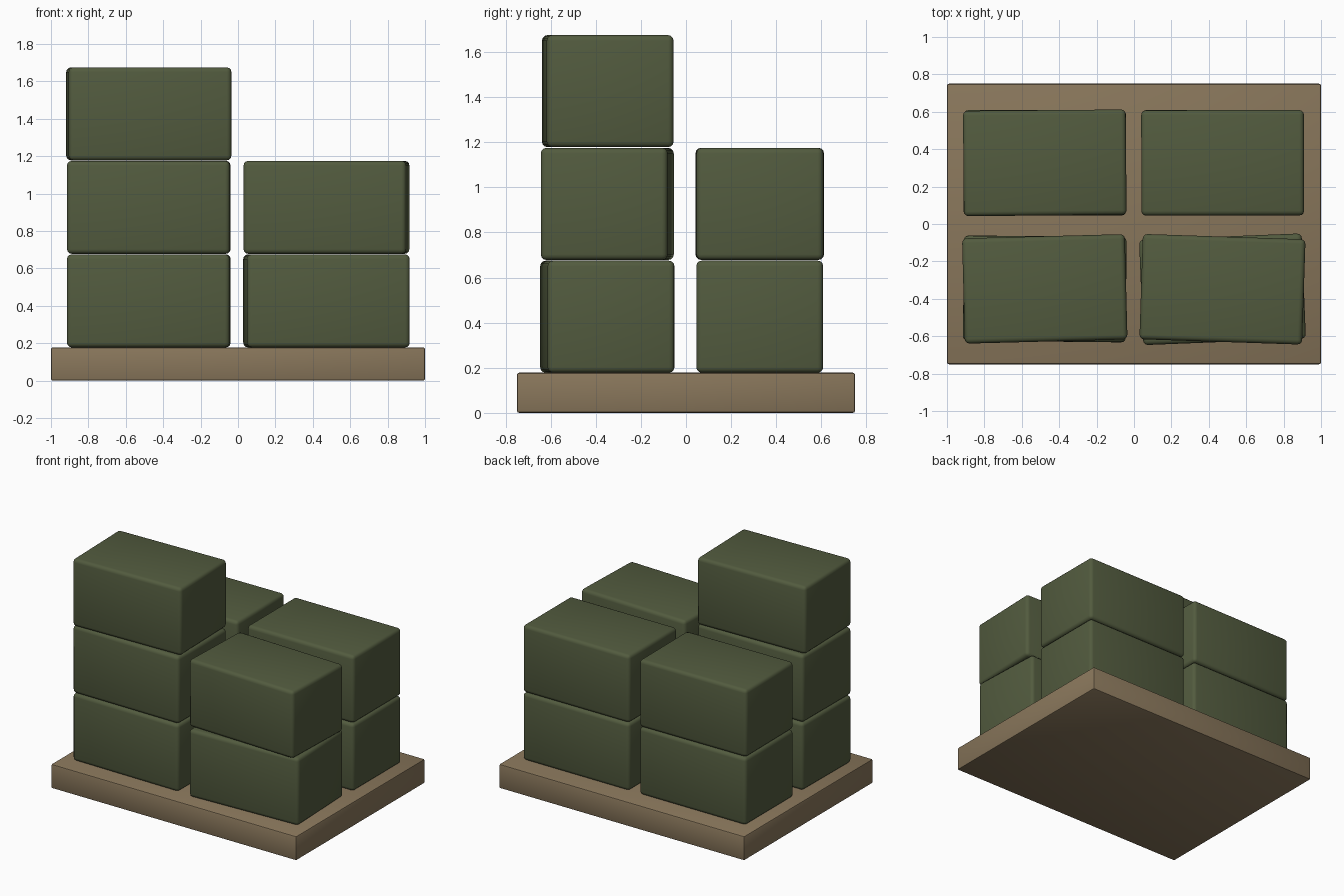
import bpy
import math

if "Cube" in bpy.data.objects:
    bpy.data.objects.remove(bpy.data.objects["Cube"])


def material(name, rgb):
    m = bpy.data.materials.new(name)
    m.diffuse_color = (*rgb, 1)
    m.use_nodes = True
    m.node_tree.nodes["Principled BSDF"].inputs["Base Color"].default_value = m.diffuse_color
    return m


def rounded_box(name, size, centre, turn, radius, segments, mat):
    bpy.ops.mesh.primitive_cube_add(size=1, location=centre)
    ob = bpy.context.object
    ob.name = name
    ob.scale = size
    bpy.ops.object.transform_apply(location=False, rotation=False, scale=True)
    ob.rotation_euler.z = math.radians(turn)
    bevel = ob.modifiers.new("rounded_edges", "BEVEL")
    bevel.width = radius
    bevel.segments = segments
    bpy.ops.object.modifier_apply(modifier=bevel.name)
    ob.data.materials.append(mat)
    bpy.ops.object.shade_smooth_by_angle(angle=math.radians(35))
    return ob


green = material("olive_green", (0.085, 0.105, 0.049))
brown = material("wood_brown", (0.25, 0.183, 0.105))

# Base slab
BASE = 0.178
rounded_box("base", (2, 1.5, BASE), (0, 0, BASE / 2), 0, 0.01, 2, brown)

# Stacks of boxes: position, then the turn of each box from the bottom up
stacks = {
    "front_left": (-0.477, -0.347, (-0.6, -0.4, 1.5)),
    "front_right": (0.473, -0.349, (2.3, -1.9)),
    "back_left": (-0.477, 0.327, (0.0, 0.5)),
    "back_right": (0.474, 0.327, (0.0, 0.1)),
}
PITCH, HEIGHT = 0.5, 0.497
for name, (x, y, turns) in stacks.items():
    for level, turn in enumerate(turns):
        z = BASE + level * PITCH + HEIGHT / 2
        rounded_box(f"box_{name}_{level + 1}", (0.87, 0.563, HEIGHT),
                    (x, y, z), turn, 0.025, 3, green)
